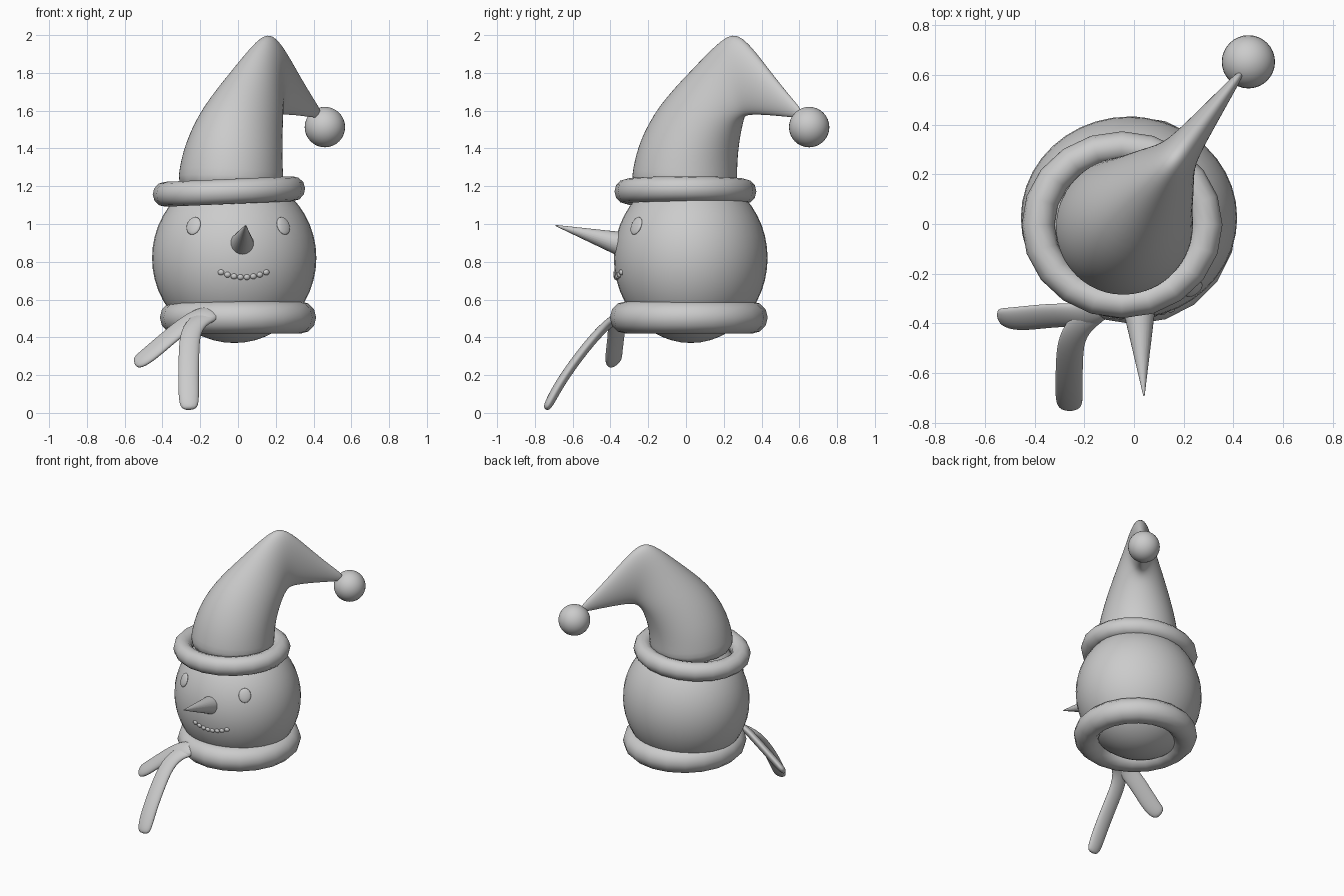
import bpy, bmesh, math
from mathutils import Vector

old = bpy.data.objects.get("Cube")
if old:
    bpy.data.objects.remove(old, do_unlink=True)

grey = bpy.data.materials.new("plain grey")
grey.use_nodes = True
colour = (0.6, 0.6, 0.6, 1)
grey.diffuse_color = colour
grey.node_tree.nodes["Principled BSDF"].inputs["Base Color"].default_value = colour


def finish(obj, name):
    obj.name = name
    obj.data.materials.append(grey)
    for poly in obj.data.polygons:
        poly.use_smooth = True
    return obj


def ball(name, centre, radii, segments=32, rings=16):
    bpy.ops.mesh.primitive_uv_sphere_add(segments=segments, ring_count=rings, radius=1, location=centre)
    obj = bpy.context.object
    obj.scale = radii
    return finish(obj, name)


def roll(name, centre, major, minor, scale, tilt=0):
    bpy.ops.mesh.primitive_torus_add(major_segments=20, minor_segments=12, major_radius=major,
                                     minor_radius=minor, location=centre, rotation=(0, tilt, 0))
    obj = bpy.context.object
    obj.scale = scale
    return finish(obj, name)


def loft(name, rings, sides=16):
    """Skin elliptical rings given as (centre, half axis, half axis)."""
    bm = bmesh.new()
    loops = []
    for c, a, b in rings:
        angles = [math.tau * i / sides for i in range(sides)]
        loops.append([bm.verts.new(c + a * math.cos(t) + b * math.sin(t)) for t in angles])
    for low, high in zip(loops, loops[1:]):
        for i in range(sides):
            j = (i + 1) % sides
            bm.faces.new((low[i], low[j], high[j], high[i]))
    bm.faces.new(loops[0][::-1])
    bm.faces.new(loops[-1])
    bmesh.ops.recalc_face_normals(bm, faces=bm.faces)
    mesh = bpy.data.meshes.new(name)
    bm.to_mesh(mesh)
    bm.free()
    obj = bpy.data.objects.new(name, mesh)
    bpy.context.collection.objects.link(obj)
    obj.modifiers.new("Smooth", "SUBSURF").levels = 2
    obj.modifiers["Smooth"].render_levels = 2
    return finish(obj, name)


def ribbon(name, path, across, width, thickness):
    """Flat scarf end following a path, with a rounded tip."""
    pts = [Vector(p) for p in path]
    across = Vector(across).normalized()
    rings = []
    for i, p in enumerate(pts):
        along = (pts[min(i + 1, len(pts) - 1)] - pts[max(i - 1, 0)]).normalized()
        normal = along.cross(across).normalized()
        side = normal.cross(along).normalized()
        size = 0.7 if i == len(pts) - 1 else 1
        rings.append((p, side * width * size, normal * thickness * size))
    return loft(name, rings, 10)


# Head
HEAD = Vector((-0.02, 0.025, 0.82))
RADII = Vector((0.435, 0.407, 0.45))
ball("head", HEAD, RADII, 40, 24)


def on_face(x, z):
    u, w = (x - HEAD.x) / RADII.x, (z - HEAD.z) / RADII.z
    return Vector((x, HEAD.y - RADII.y * math.sqrt(1 - u * u - w * w), z))


def stud(name, x, z, radii):
    """Flattened bead lying on the surface of the head."""
    p = on_face(x, z)
    normal = Vector([(p[i] - HEAD[i]) / RADII[i] ** 2 for i in range(3)])
    obj = ball(name, p, radii, 16, 10)
    obj.rotation_euler = normal.to_track_quat("Z", "Y").to_euler()


# Eyes and mouth beads
stud("right_eye", -0.235, 0.99, (0.042, 0.05, 0.014))
stud("left_eye", 0.24, 0.99, (0.042, 0.05, 0.014))
for i in range(8):
    t = i / 3.5 - 1
    stud("mouth_bead", 0.03 + 0.12 * t, 0.718 + 0.026 * t * t, (0.017, 0.015, 0.012))

# Nose
base, tip = Vector((0.02, -0.33, 0.89)), Vector((0.04, -0.69, 0.992))
bpy.ops.mesh.primitive_cone_add(vertices=24, radius1=0.067, radius2=0.003, depth=(tip - base).length,
                                location=(base + tip) / 2,
                                rotation=(tip - base).to_track_quat("Z", "Y").to_euler())
finish(bpy.context.object, "nose")
bpy.ops.object.shade_smooth_by_angle(angle=math.radians(40))

# Scarf and its two loose ends
roll("scarf_wrap", (0, 0.015, 0.505), 0.328, 0.086, (1, 1.01, 1))
ribbon("scarf_long_end",
       [(-0.12, -0.33, 0.52), (-0.2, -0.38, 0.5), (-0.255, -0.46, 0.43), (-0.26, -0.56, 0.31),
        (-0.262, -0.66, 0.17), (-0.26, -0.72, 0.06), (-0.257, -0.743, 0.015)],
       (1, 0, 0), 0.058, 0.027)
ribbon("scarf_short_end",
       [(-0.1, -0.33, 0.53), (-0.2, -0.37, 0.52), (-0.3, -0.365, 0.455), (-0.4, -0.375, 0.37),
        (-0.5, -0.385, 0.285), (-0.55, -0.37, 0.26)],
       (-0.35, 0.7, 0.5), 0.062, 0.027)

# Hat brim
roll("hat_brim", (-0.048, -0.003, 1.172), 0.338, 0.066, (1, 0.93, 1), math.radians(-2.5))

# Drooping hat: outer and inner edge in the plane of the droop, and half width
foot = Vector((-0.04, -0.01, 0))
droop = Vector((0.606, 0.795, 0))
sideways = Vector((-droop.y, droop.x, 0))
profile = [
    (-0.3, 1.15, 0.29, 1.15, 0.29),
    (-0.28, 1.3, 0.29, 1.25, 0.28),
    (-0.24, 1.45, 0.30, 1.36, 0.26),
    (-0.13, 1.64, 0.33, 1.46, 0.215),
    (0.07, 1.82, 0.36, 1.53, 0.16),
    (0.27, 2.0, 0.39, 1.56, 0.095),
    (0.37, 2.02, 0.43, 1.575, 0.07),
    (0.55, 1.83, 0.55, 1.575, 0.047),
    (0.70, 1.68, 0.70, 1.565, 0.025),
    (0.79, 1.60, 0.78, 1.56, 0.012),
]
hat = []
for s0, z0, s1, z1, w in profile:
    outer = foot + droop * s0 + Vector((0, 0, z0))
    inner = foot + droop * s1 + Vector((0, 0, z1))
    hat.append(((outer + inner) / 2, (inner - outer) / 2, sideways * w))
loft("hat", hat)

# Bobble on the hat tip
ball("hat_bobble", (0.46, 0.652, 1.513), (0.107, 0.107, 0.107))
